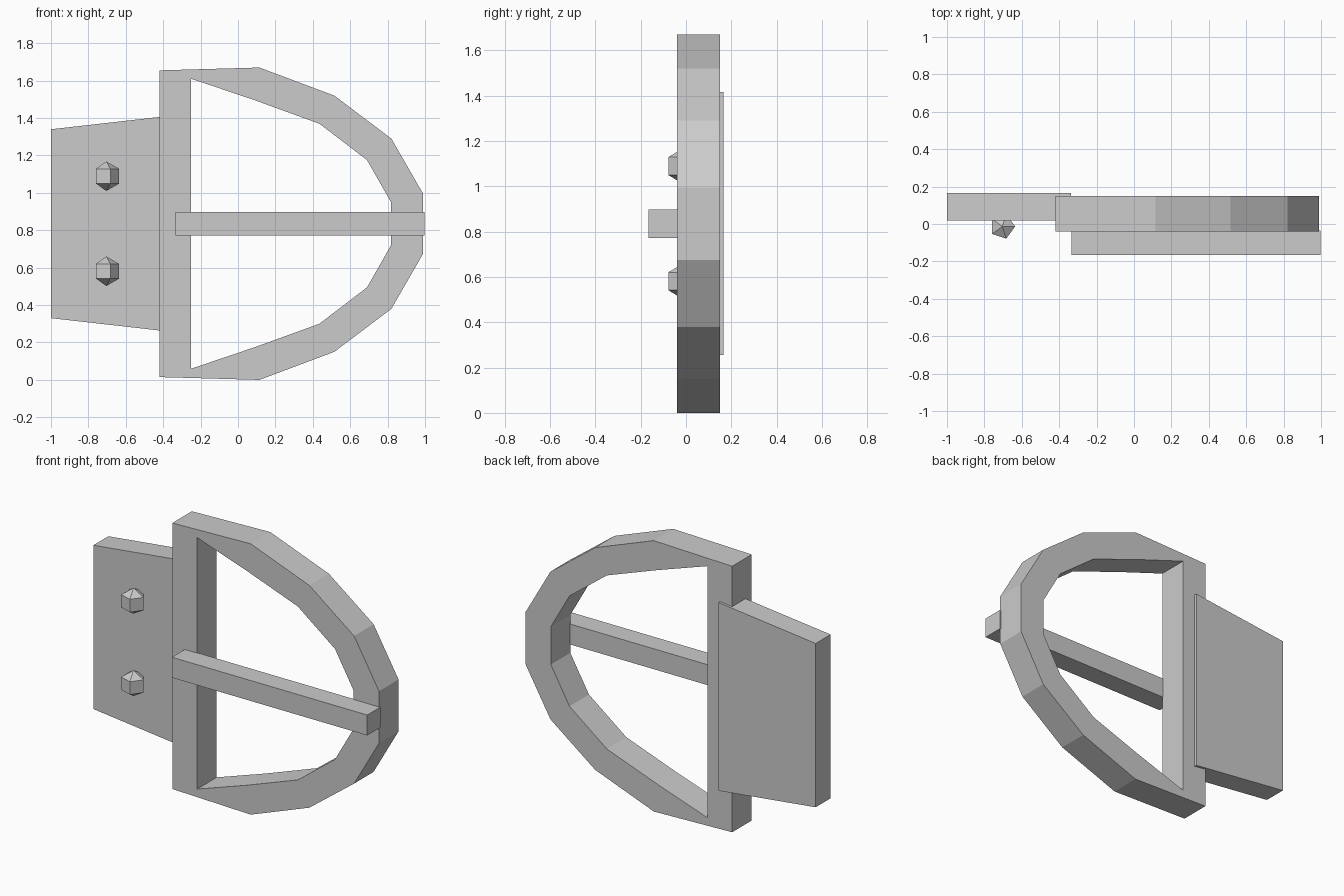
import bpy, bmesh, math
from mathutils import Matrix

if "Cube" in bpy.data.objects:
    bpy.data.objects.remove(bpy.data.objects["Cube"])

MID = 0.835  # height of the horizontal mirror line

metal = bpy.data.materials.new("grey metal")
metal.diffuse_color = (0.6, 0.6, 0.6, 1)
metal.use_nodes = True
metal.node_tree.nodes["Principled BSDF"].inputs["Base Color"].default_value = metal.diffuse_color


def finish(bm, name):
    bmesh.ops.recalc_face_normals(bm, faces=bm.faces)
    mesh = bpy.data.meshes.new(name)
    bm.to_mesh(mesh)
    bm.free()
    mesh.materials.append(metal)
    obj = bpy.data.objects.new(name, mesh)
    bpy.context.collection.objects.link(obj)
    return obj


def mirrored(half):
    """Complete an upper-half outline with its reflection about MID."""
    return half + [(x, 2 * MID - z) for x, z in reversed(half)]


def prism(name, outline, y0, y1):
    bm = bmesh.new()
    front = [bm.verts.new((x, y0, z)) for x, z in outline]
    back = [bm.verts.new((x, y1, z)) for x, z in outline]
    bm.faces.new(front)
    bm.faces.new(back)
    for i in range(len(outline)):
        j = (i + 1) % len(outline)
        bm.faces.new((front[i], front[j], back[j], back[i]))
    return finish(bm, name)


def ring(name, outer, inner, y0, y1):
    """Closed band between two outlines with equal point counts."""
    bm = bmesh.new()
    loops = [[bm.verts.new((x, y, z)) for x, z in pts]
             for pts, y in ((outer, y0), (inner, y0), (inner, y1), (outer, y1))]
    n = len(outer)
    for a in range(4):
        p, q = loops[a], loops[(a + 1) % 4]
        for i in range(n):
            j = (i + 1) % n
            bm.faces.new((p[i], p[j], q[j], q[i]))
    return finish(bm, name)


# D-shaped frame with a straight bar on the left
ring("buckle_frame",
     mirrored([(-0.42, 1.655), (0.115, 1.67), (0.515, 1.52), (0.82, 1.29), (0.99, 0.995)]),
     mirrored([(-0.25, 1.61), (0.09, 1.495), (0.435, 1.37), (0.69, 1.175), (0.817, 0.952)]),
     -0.04, 0.15)

# Strap plate flaring towards the frame
prism("strap_plate", mirrored([(-1.0, 1.34), (-0.338, 1.415)]), 0.02, 0.165)

# Tongue resting across the front
prism("tongue", mirrored([(-0.335, 0.898), (0.997, 0.898)]), -0.165, -0.035)

# Faceted rivets
for name, z in (("upper_rivet", MID + 0.254), ("lower_rivet", MID - 0.254)):
    bm = bmesh.new()
    bmesh.ops.create_uvsphere(bm, u_segments=5, v_segments=3, radius=0.079)
    right = max(bm.verts, key=lambda v: v.co.xy.length)
    turn = -math.atan2(right.co.y, right.co.x)
    bm.transform(Matrix.Translation((-0.704, -0.013, z)) @ Matrix.Rotation(turn, 4, 'Z'))
    finish(bm, name)
